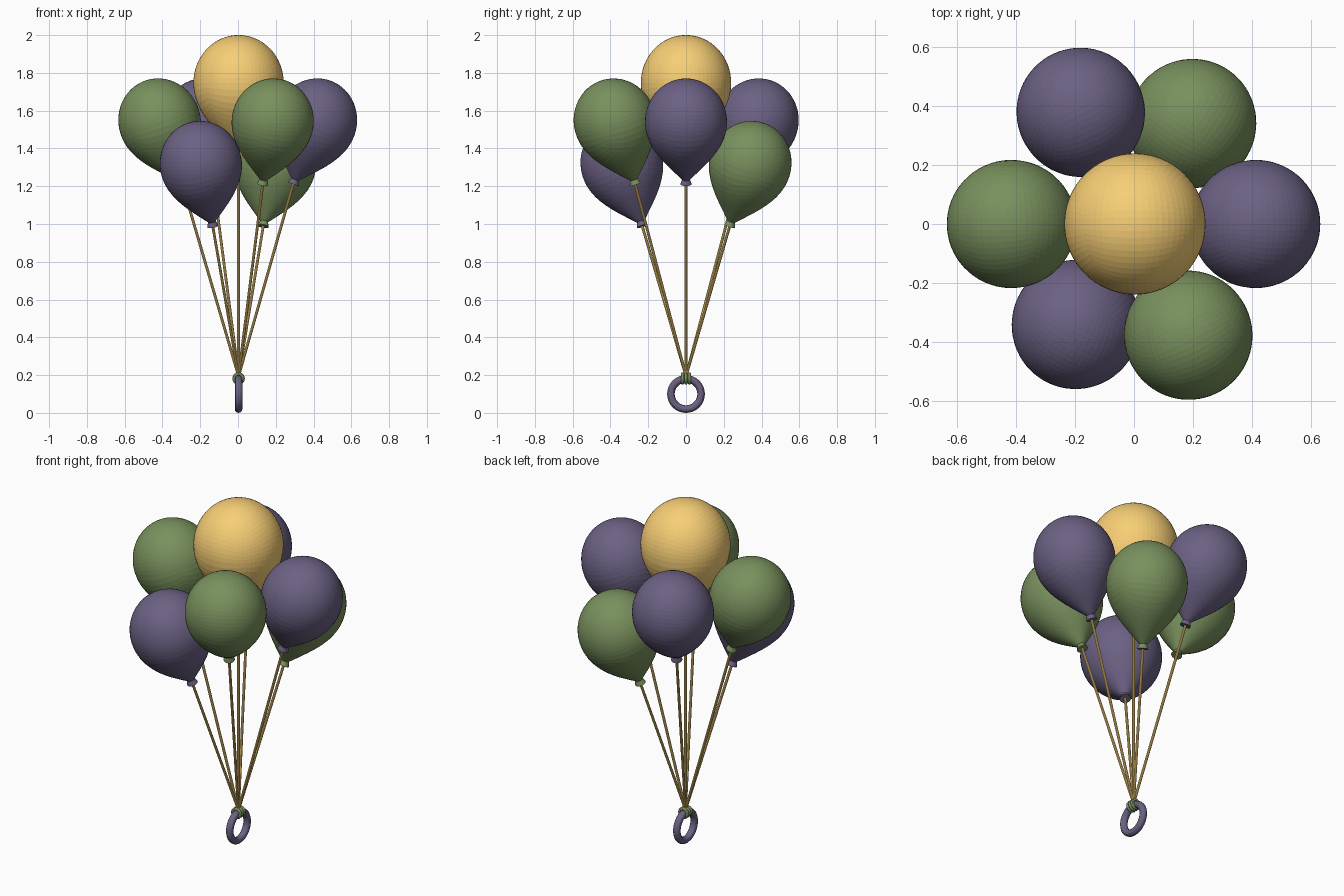
import bpy, bmesh, math
from mathutils import Vector, Matrix

if "Cube" in bpy.data.objects:
    bpy.data.objects.remove(bpy.data.objects["Cube"])


def material(name, rgb):
    m = bpy.data.materials.new(name)
    m.diffuse_color = (*rgb, 1)
    m.use_nodes = True
    m.node_tree.nodes["Principled BSDF"].inputs["Base Color"].default_value = m.diffuse_color
    return m


YELLOW = material("yellow", (0.93, 0.62, 0.18))
GREEN = material("green", (0.19, 0.28, 0.11))
PURPLE = material("purple", (0.15, 0.12, 0.23))
TIE = Vector((0.003, 0, 0.195))


def finish(bm, name, mat):
    bmesh.ops.recalc_face_normals(bm, faces=bm.faces)
    me = bpy.data.meshes.new(name)
    bm.to_mesh(me)
    bm.free()
    me.materials.append(mat)
    ob = bpy.data.objects.new(name, me)
    bpy.context.collection.objects.link(ob)
    return ob


def balloon(name, mat, centre, tilt, heading, radius):
    bm = bmesh.new()
    # rounded cube: slightly tall dome above, teardrop taper below
    bmesh.ops.create_cube(bm, size=2)
    bmesh.ops.subdivide_edges(bm, edges=bm.edges[:], cuts=15, use_grid_fill=True)
    for v in bm.verts:
        # even out the cube grid before projecting to the sphere
        n = Vector([math.tan(c * math.pi / 4) for c in v.co]).normalized()
        if n.z < 0:
            taper = 1 - 0.72 * (-n.z) ** 2.2
            n = Vector((n.x * taper, n.y * taper, n.z * 1.56))
        else:
            n.z *= 1.06
        v.co = n * radius
    # flared lip under the neck
    k = radius / 0.217
    bmesh.ops.create_cone(bm, cap_ends=True, segments=20, radius1=0.03 * k,
                          radius2=0.021 * k, depth=0.026 * k,
                          matrix=Matrix.Translation((0, 0, -0.339 * k)))
    ob = finish(bm, name, mat)
    ob.matrix_world = (Matrix.Translation(centre) @ Matrix.Rotation(heading, 4, 'Z')
                       @ Matrix.Rotation(tilt, 4, 'Y'))
    # string from the tie point to the lip
    end = ob.matrix_world @ Vector((0, 0, -0.345 * k))
    d = end - TIE
    bm = bmesh.new()
    bmesh.ops.create_cone(bm, cap_ends=True, segments=10, radius1=0.0075,
                          radius2=0.0075, depth=d.length)
    string = finish(bm, name + "_string", YELLOW)
    string.matrix_world = (Matrix.Translation((TIE + end) / 2)
                           @ d.to_track_quat('Z', 'Y').to_matrix().to_4x4())


def torus(name, mat, major, minor, location, rotation):
    bpy.ops.mesh.primitive_torus_add(major_radius=major, minor_radius=minor,
                                     major_segments=36, minor_segments=12,
                                     location=location, rotation=rotation)
    ob = bpy.context.object
    ob.name = name
    ob.data.materials.append(mat)
    bpy.ops.object.shade_smooth_by_angle()


# centre balloon
balloon("centre_balloon", YELLOW, Vector((0.003, 0, 1.747)), 0, 0, 0.239)

# outer balloons: angle, distance, height, tilt, colour
outer = [(0, 0.412, 1.542, 20, PURPLE), (60, 0.393, 1.317, 21, GREEN),
         (115.5, 0.419, 1.542, 20, PURPLE), (180, 0.415, 1.542, 20, GREEN),
         (240, 0.393, 1.317, 21, PURPLE), (296, 0.419, 1.542, 20, GREEN)]
for i, (deg, dist, z, tilt, mat) in enumerate(outer):
    a = math.radians(deg)
    balloon(f"outer_balloon_{i + 1}", mat,
            Vector((dist * math.cos(a), dist * math.sin(a), z)),
            math.radians(tilt), a, 0.217)

# hand ring
torus("hand_ring", PURPLE, 0.08, 0.02, (0.003, 0, 0.1), (0, math.pi / 2, 0))

# knot: wraps around the top of the ring
for i, y in enumerate((-0.018, 0, 0.018)):
    torus(f"knot_wrap_{i + 1}", GREEN, 0.024, 0.009,
          (0.003, y, 0.182), (math.pi / 2, 0, 0))
